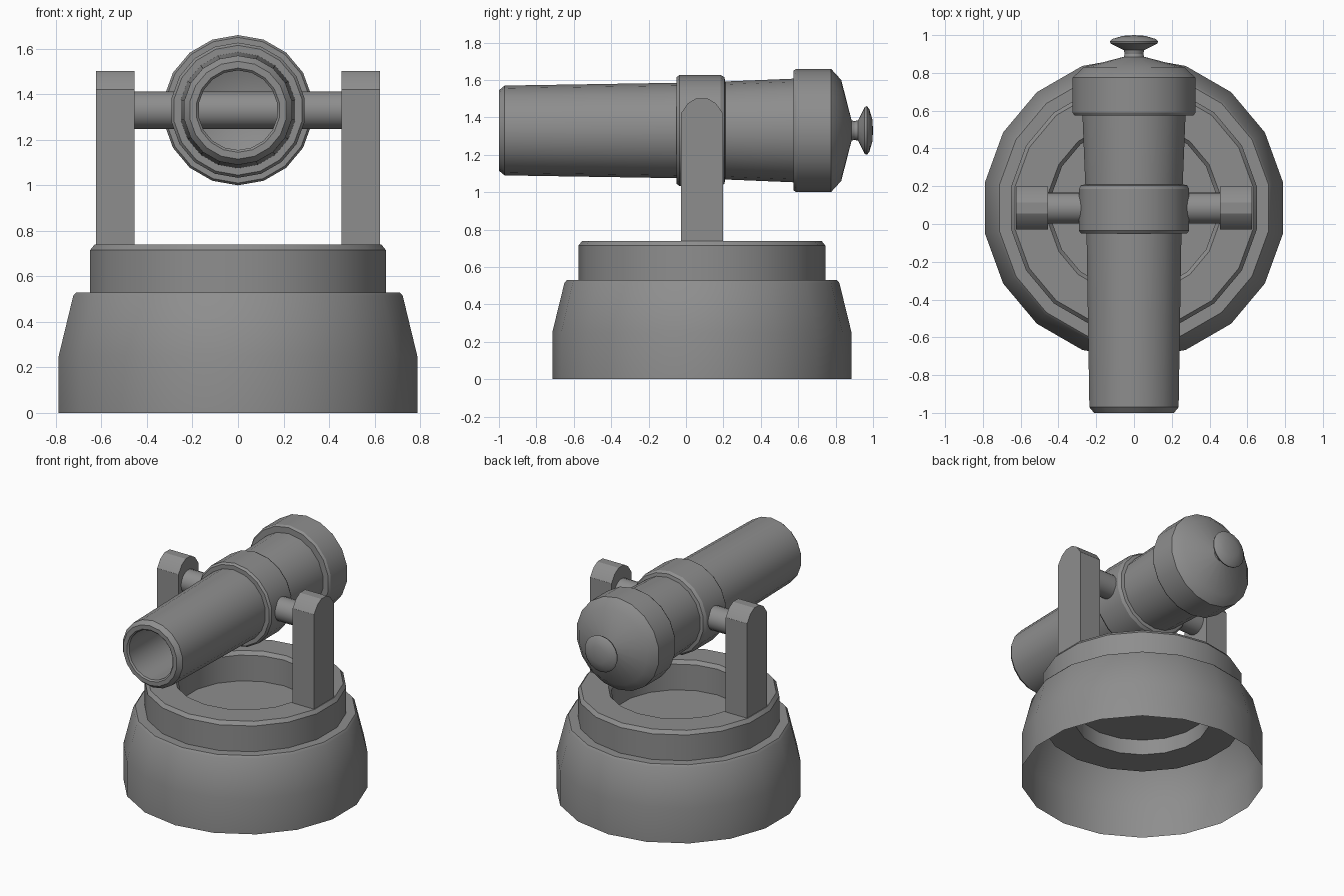
import bpy, bmesh, math
from mathutils import Matrix

default = bpy.data.objects.get("Cube")
if default:
    bpy.data.objects.remove(default, do_unlink=True)

SIDES = 18
CENTRE_Y = 0.085
AXIS_Z = 1.33

iron = bpy.data.materials.new("iron_grey")
iron.use_nodes = True
GREY = (0.27, 0.27, 0.27, 1)
iron.diffuse_color = GREY
iron.node_tree.nodes["Principled BSDF"].inputs["Base Color"].default_value = GREY


def finish(name, bm):
    """Turn a bmesh into a smooth shaded object with sharp edges kept."""
    bmesh.ops.recalc_face_normals(bm, faces=bm.faces)
    mesh = bpy.data.meshes.new(name)
    bm.to_mesh(mesh)
    bm.free()
    mesh.materials.append(iron)
    obj = bpy.data.objects.new(name, mesh)
    bpy.context.collection.objects.link(obj)
    bpy.ops.object.select_all(action='DESELECT')
    obj.select_set(True)
    bpy.context.view_layer.objects.active = obj
    bpy.ops.object.shade_smooth_by_angle(angle=math.radians(30))
    return obj


def lathe(name, profile, matrix, closed=False):
    """Revolve (radius, height) points about z, then place with matrix."""
    bm = bmesh.new()
    rings = []
    for r, h in profile:
        if r == 0:
            rings.append([bm.verts.new((0, 0, h))] * SIDES)
            continue
        ring = []
        for i in range(SIDES):
            a = math.pi / 2 + math.tau * i / SIDES
            ring.append(bm.verts.new((r * math.cos(a), r * math.sin(a), h)))
        rings.append(ring)
    pairs = list(zip(rings, rings[1:]))
    if closed:
        pairs.append((rings[-1], rings[0]))
    for low, high in pairs:
        for i in range(SIDES):
            j = (i + 1) % SIDES
            corners = dict.fromkeys((low[i], low[j], high[j], high[i]))
            bm.faces.new(list(corners))
    bmesh.ops.transform(bm, matrix=matrix, verts=bm.verts)
    return finish(name, bm)


upright = Matrix.Translation((0, CENTRE_Y, 0))
along_y = Matrix.Translation((0, 0, AXIS_Z)) @ Matrix.Rotation(-math.pi / 2, 4, 'X')
along_x = Matrix.Translation((0, CENTRE_Y, AXIS_Z)) @ Matrix.Rotation(math.pi / 2, 4, 'Y')

# Hollow base with a flat lid
lathe("base", [(0.8, 0), (0.8, 0.25), (0.735, 0.515), (0.722, 0.53), (0, 0.53)], upright)

# Raised collar that passes through the lid
lathe("collar", [(0.66, 0.42), (0.66, 0.715), (0.64, 0.74), (0.46, 0.74),
                 (0.44, 0.715), (0.44, 0.42)], upright, closed=True)

# Barrel: bore, tapered tube, middle band, breech ring and domed end
lathe("barrel", [(0, 0.82), (0.175, 0.75), (0.175, -0.99), (0.185, -1), (0.215, -1),
                 (0.24, -0.97), (0.255, -0.05), (0.285, -0.05), (0.297, -0.035),
                 (0.297, 0.185), (0.285, 0.205), (0.262, 0.21), (0.277, 0.575),
                 (0.32, 0.575), (0.33, 0.59), (0.33, 0.775), (0.27, 0.83),
                 (0.055, 0.885)], along_y)

# Knob on the breech
lathe("breech_knob", [(0.06, 0.87), (0.05, 0.9), (0.055, 0.92), (0.125, 0.955),
                      (0.13, 0.967), (0.115, 0.98), (0.06, 0.996), (0, 1)], along_y)

# Cross pin
lathe("trunnion", [(0, -0.5), (0.083, -0.5), (0.083, 0.5), (0, 0.5)], along_x)

# Support posts with rounded tops
HALF_DEPTH = 0.113
for side, name in ((1, "left_post"), (-1, "right_post")):
    bm = bmesh.new()
    outline = [(-HALF_DEPTH, 0.72), (HALF_DEPTH, 0.72), (HALF_DEPTH, 1.42),
               (0.075, 1.475), (0.03, 1.502), (-0.03, 1.502),
               (-0.075, 1.475), (-HALF_DEPTH, 1.42)]
    face = bm.faces.new([bm.verts.new((side * 0.455, CENTRE_Y + y, z)) for y, z in outline])
    extruded = bmesh.ops.extrude_face_region(bm, geom=[face], use_keep_orig=True)
    moved = [v for v in extruded["geom"] if isinstance(v, bmesh.types.BMVert)]
    bmesh.ops.translate(bm, vec=(side * 0.17, 0, 0), verts=moved)
    finish(name, bm)
